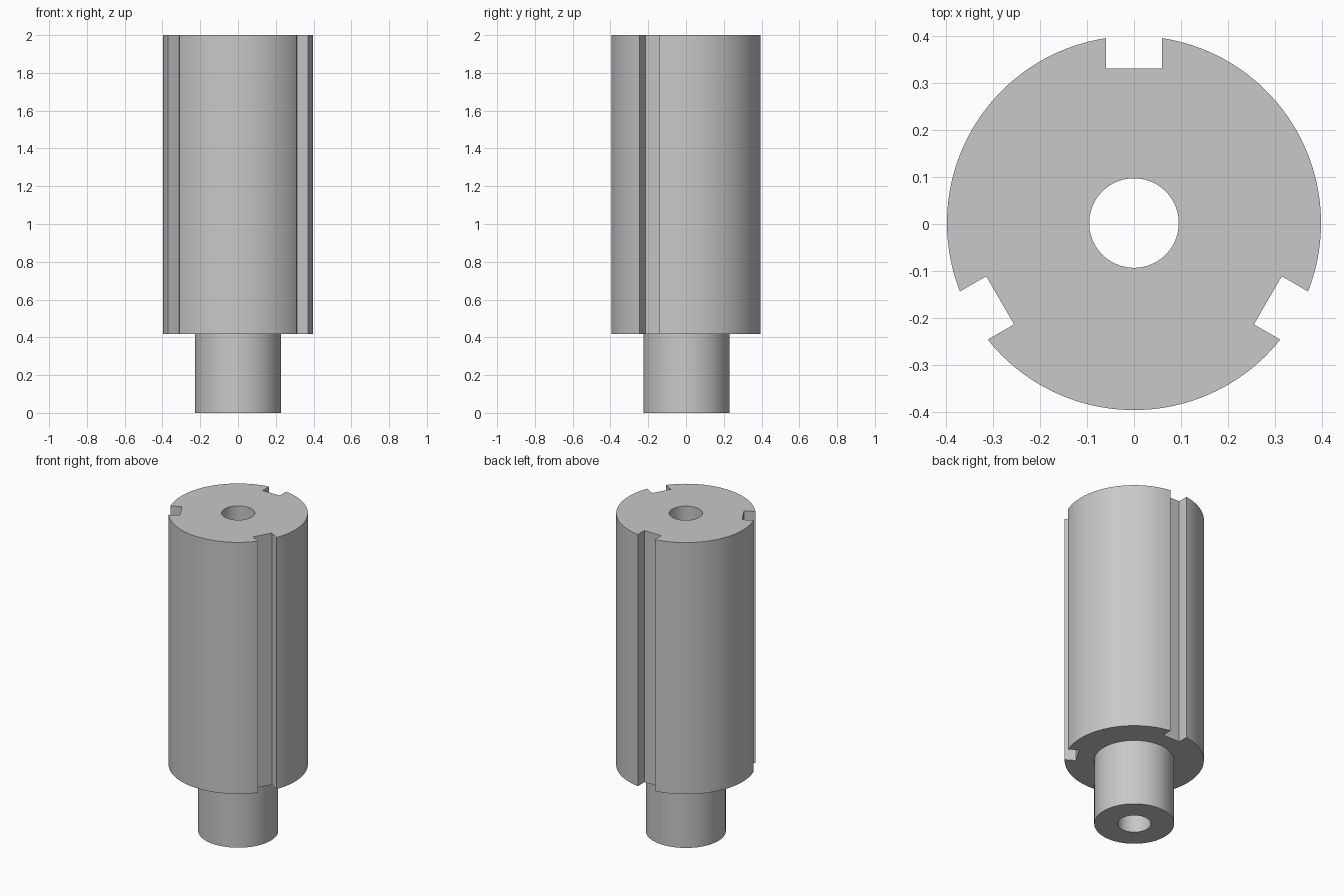
import bpy, bmesh
from math import sin, cos, asin, tau, radians
from mathutils import Vector

if "Cube" in bpy.data.objects:
    bpy.data.objects.remove(bpy.data.objects["Cube"])

BODY_R, SHAFT_R, BORE_R = 0.397, 0.228, 0.095
TOP, SHOULDER = 2.0, 0.417
SLOT_HALF, SLOT_FLOOR = 0.059, 0.328
CENTRE_Y = 0.002
ARC_STEPS, ROUND_STEPS = 40, 96


def polar(radius, angle):
    return Vector((radius * cos(angle), radius * sin(angle)))


def circle(radius):
    return [polar(radius, tau * i / ROUND_STEPS) for i in range(ROUND_STEPS)]


def slotted_circle():
    """Round outline with three square keyways, the first at the back."""
    points = []
    mouth = asin(SLOT_HALF / BODY_R)
    third = tau / 3
    for k in range(3):
        angle = radians(90) + k * third
        out, side = polar(1, angle), polar(1, angle + tau / 4)
        points += [out * SLOT_FLOOR - side * SLOT_HALF,
                   out * SLOT_FLOOR + side * SLOT_HALF]
        points += [polar(BODY_R, angle + mouth + (third - 2 * mouth) * i / ARC_STEPS)
                   for i in range(ARC_STEPS + 1)]
    return points


bm = bmesh.new()


def ring(outline, z):
    verts = [bm.verts.new((p.x, p.y + CENTRE_Y, z)) for p in outline]
    edges = [bm.edges.new((v, verts[i - 1])) for i, v in enumerate(verts)]
    return verts, edges


def wall(low, high):
    a, b = low[0], high[0]
    for i in range(len(a)):
        bm.faces.new((a[i - 1], a[i], b[i], b[i - 1]))


def cap(outer, inner, direction):
    bmesh.ops.triangle_fill(bm, edges=outer[1] + inner[1],
                            use_beauty=True, normal=(0, 0, direction))


# Slotted body, narrow shaft and through bore
body_top, body_low = ring(slotted_circle(), TOP), ring(slotted_circle(), SHOULDER)
shaft_top, shaft_low = ring(circle(SHAFT_R), SHOULDER), ring(circle(SHAFT_R), 0)
bore_top, bore_low = ring(circle(BORE_R), TOP), ring(circle(BORE_R), 0)

# End faces and shoulder
cap(body_top, bore_top, 1)
cap(body_low, shaft_top, -1)
cap(shaft_low, bore_low, -1)

# Side walls
wall(body_low, body_top)
wall(shaft_low, shaft_top)
wall(bore_low, bore_top)
bmesh.ops.recalc_face_normals(bm, faces=bm.faces[:])

mesh = bpy.data.meshes.new("slotted_shaft")
bm.to_mesh(mesh)
bm.free()
shaft = bpy.data.objects.new("slotted_shaft", mesh)
bpy.context.collection.objects.link(shaft)

# Plain grey metal
grey = bpy.data.materials.new("light_grey")
grey.use_nodes = True
colour = (0.58, 0.58, 0.58, 1)
grey.diffuse_color = colour
grey.node_tree.nodes["Principled BSDF"].inputs["Base Color"].default_value = colour
mesh.materials.append(grey)

# Smooth round walls with crisp edges
bpy.context.view_layer.objects.active = shaft
shaft.select_set(True)
bpy.ops.object.shade_smooth_by_angle(angle=radians(30))
